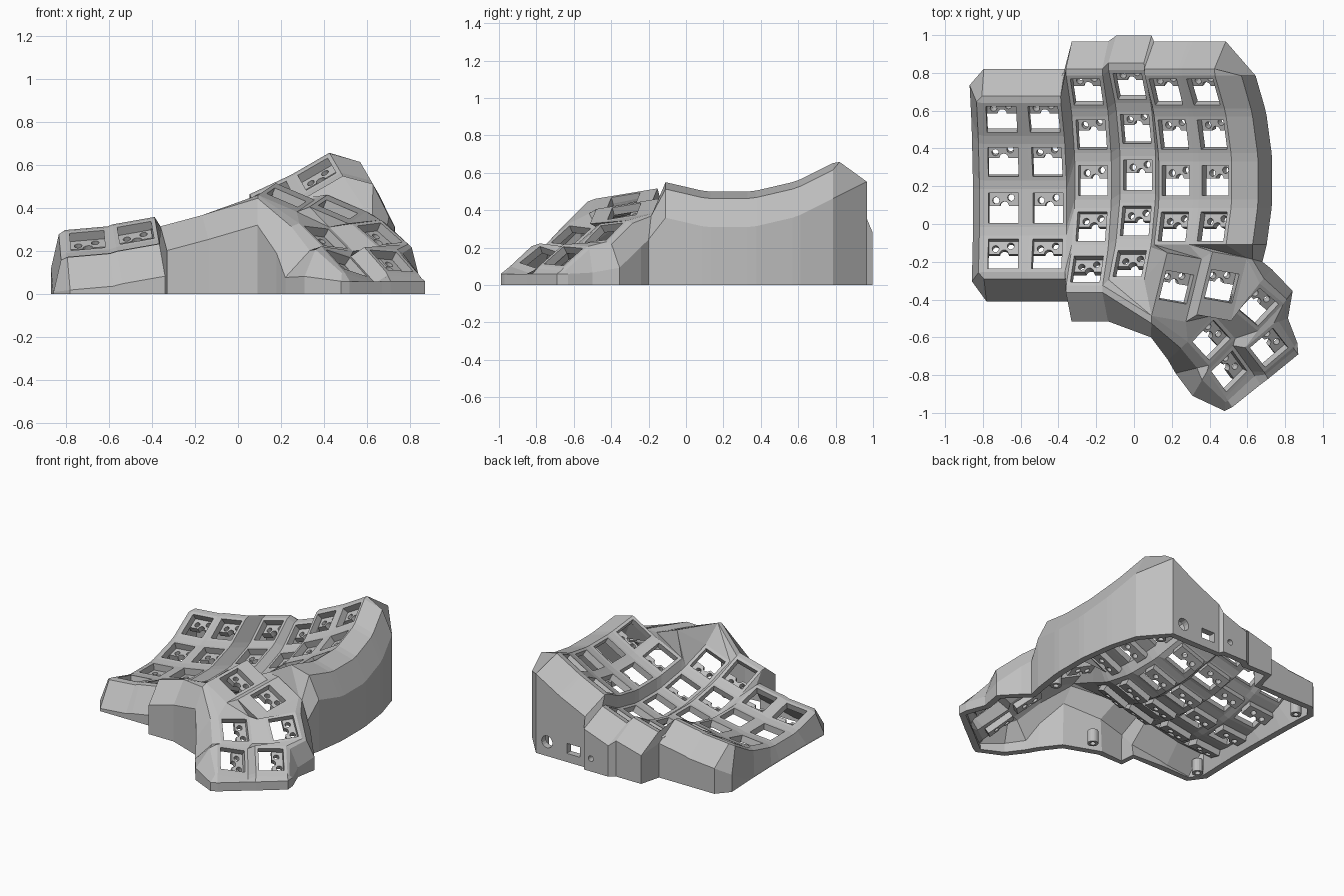
import bpy, bmesh, math
from mathutils import Matrix, Vector
from mathutils.geometry import tessellate_polygon

if "Cube" in bpy.data.objects:
    bpy.data.objects.remove(bpy.data.objects["Cube"])

grey = bpy.data.materials.new("matte grey")
grey.diffuse_color = (0.52, 0.52, 0.52, 1)
grey.use_nodes = True
grey.node_tree.nodes["Principled BSDF"].inputs["Base Color"].default_value = grey.diffuse_color


class Part:
    """Collects faces by coordinates, sharing vertices that coincide."""
    def __init__(self):
        self.bm, self.cache = bmesh.new(), {}

    def vert(self, p):
        k = tuple(round(c, 4) for c in p)
        if k not in self.cache:
            self.cache[k] = self.bm.verts.new(p)
        return self.cache[k]

    def face(self, *pts):
        vs = list(dict.fromkeys(self.vert(p) for p in pts))
        if len(vs) > 2 and not self.bm.faces.get(vs):
            self.bm.faces.new(vs)

    def holed(self, loops):
        flat = [p for loop in loops for p in loop]
        for t in tessellate_polygon(loops):
            self.face(*[flat[i] for i in t])

    def finish(self, name, thickness=0, offset=-1):
        bm = self.bm
        bmesh.ops.recalc_face_normals(bm, faces=bm.faces[:])
        if thickness and sum(f.normal.z * f.calc_area() for f in bm.faces) < 0:
            bmesh.ops.reverse_faces(bm, faces=bm.faces[:])
        me = bpy.data.meshes.new(name)
        bm.to_mesh(me)
        bm.free()
        me.materials.append(grey)
        ob = bpy.data.objects.new(name, me)
        bpy.context.collection.objects.link(ob)
        if thickness:
            m = ob.modifiers.new("thickness", 'SOLIDIFY')
            m.thickness, m.offset = thickness, offset


def rot(deg, axis):
    return Matrix.Rotation(math.radians(deg), 4, axis)


def move(*p):
    return Matrix.Translation(p)


def circle(cx, cy, r, n=16):
    return [(cx + r * math.cos(2 * math.pi * i / n), cy + r * math.sin(2 * math.pi * i / n))
            for i in range(n)]


HALF, HOLE, TALL = 0.1, 0.08, 0.174
SIDE = {'tl': (-1, 1), 'tr': (1, 1), 'br': (1, -1), 'bl': (-1, -1)}
R = 0.937                                   # curvature of each finger column
keys = {}                                   # key -> (matrix, half height)

# finger keys: x, y, z of the middle key and sideways tilt of each column
columns = [(-.69, .085, .125, 5), (-.455, .085, .162, 10), (-.217, .23, .165, 15),
           (.02, .26, .193, 20), (.222, .23, .342, 25), (.43, .23, .45, 30)]
for i, (x, y, z, tilt) in enumerate(columns):
    for r in range(5 if i in (2, 3) else 4):
        keys[i, r] = (move(x, y, z) @ rot(-tilt, 'Y') @ move(0, 0, R)
                      @ rot(15 * (2 - r), 'X') @ move(0, 0, -R), HALF)

# thumb keys: position, x, y and z rotation, half height
thumbs = {'TR': (.225, -.335, .45, 10, 23, -10, TALL), 'TL': (.465, -.33, .395, 10, 23, -10, TALL),
          'MR': (.41, -.615, .265, -6, 34, -48, HALF), 'ML': (.66, -.44, .28, 6, 34, -40, HALF),
          'BR': (.505, -.78, .145, -16, 33, -54, HALF), 'BL': (.715, -.655, .155, -4, 35, -52, HALF)}
for k, (x, y, z, a, b, c, h) in thumbs.items():
    keys[k] = (move(x, y, z) @ rot(c, 'Z') @ rot(b, 'Y') @ rot(a, 'X'), h)


def P(k, c):
    m, h = keys[k]
    return m @ Vector((SIDE[c][0] * HALF, SIDE[c][1] * h, 0))


shell = Part()

# key plates: square frames around each switch hole
order = ['tl', 'tr', 'br', 'bl']
for k, (m, h) in keys.items():
    inner = {c: m @ Vector((SIDE[c][0] * HOLE, SIDE[c][1] * HOLE, 0)) for c in order}
    for a, b in zip(order, order[1:] + order[:1]):
        shell.face(P(k, a), P(k, b), inner[b], inner[a])


# webs between neighbouring keys
def web_x(a, b):
    shell.face(P(a, 'tr'), P(b, 'tl'), P(b, 'bl'), P(a, 'br'))


def web_y(a, b):
    shell.face(P(a, 'bl'), P(a, 'br'), P(b, 'tr'), P(b, 'tl'))


def web_mid(a, b, c, d):
    shell.face(P(a, 'br'), P(b, 'bl'), P(d, 'tl'), P(c, 'tr'))


for i, r in [k for k in keys if isinstance(k, tuple)]:
    right, down, diag = (i + 1, r), (i, r + 1), (i + 1, r + 1)
    if right in keys:
        web_x((i, r), right)
    if down in keys:
        web_y((i, r), down)
    if right in keys and down in keys and diag in keys:
        web_mid((i, r), right, down, diag)
for a, b in (('TR', 'TL'), ('MR', 'BR'), ('ML', 'BL')):
    web_x(a, b)
web_y('ML', 'MR')
web_y('BL', 'BR')
web_mid('ML', 'BL', 'MR', 'BR')
for tri in ([((1, 3), 'br'), ((2, 3), 'bl'), ((2, 4), 'tl')], [((1, 3), 'br'), ((2, 4), 'tl'), ((2, 4), 'bl')],
            [((3, 3), 'br'), ((4, 3), 'bl'), ((3, 4), 'tr')], [((3, 4), 'bl'), ((3, 4), 'br'), ('TR', 'bl')],
            [((2, 4), 'br'), ((3, 4), 'bl'), ('TR', 'bl')]):
    shell.face(*[P(*t) for t in tri])


# triangle strips that join the thumb cluster; steps say which side advances
def strip(a, b, steps):
    i = j = 0
    for s in steps:
        if s == 'a':
            shell.face(a[i], b[j], a[i + 1])
            i += 1
        else:
            shell.face(a[i], b[j], b[j + 1])
            j += 1


strip([P((3, 4), 'br'), P((3, 4), 'tr'), P((4, 3), 'bl'), P((4, 3), 'br'), P((5, 3), 'bl'), P((5, 3), 'br')],
      [P('TR', 'bl'), P('TR', 'tl'), P('TR', 'tr'), P('TL', 'tl'), P('TL', 'tr')], 'baabababa')
strip([P('TR', 'bl'), P('TR', 'br'), P('TL', 'bl'), P('TL', 'br'), P('TL', 'tr')],
      [P('MR', 'bl'), P('MR', 'tl'), P('ML', 'bl'), P('ML', 'tl')], 'abaabba')

# outer wall: walk the rim clockwise, listing (key, corner, outward direction);
# thumb entries give the x, y of the wall foot instead
N, E, S, W = (0, 1), (1, 0), (0, -1), (-1, 0)
rim = [((i, 0), c, N) for i in range(6) for c in ('tl', 'tr')]
rim += [((5, r), c, E) for r in range(4) for c in ('tr', 'br')]
rim += [('TL', 'tr', (.68, -.2)), ('ML', 'tl', (.73, -.24)), ('ML', 'tr', (.84, -.355)),
        ('BL', 'tl', (.815, -.5)), ('BL', 'tr', (.865, -.63)), ('BL', 'tr', (.87, -.69)),
        ('BL', 'br', (.71, -.82)), ('BR', 'tr', (.67, -.85)), ('BR', 'br', (.52, -.97)),
        ('BR', 'br', (.48, -.99)), ('BR', 'bl', (.31, -.91)), ('MR', 'br', (.22, -.79)),
        ('MR', 'bl', (.18, -.72)), ('TR', 'bl', (.09, -.6))]
rim += [(k, c, S) for k in ((2, 4), (1, 3), (0, 3)) for c in ('br', 'bl')]
rim += [((0, r), c, W) for r in (3, 2, 1, 0) for c in ('bl', 'tl')]


def wall_points(k, c, d):
    p, m = P(k, c), keys[k][0].to_3x3()
    if k in thumbs:
        w2 = Vector((*d, max(p.z - .14, .06)))
        w1 = p.lerp(w2, .35)
        w1.z = max(p.z - .015, .05)
    elif d == E:                             # wide shoulder on the tall side
        w1, w2 = p + Vector((.14, 0, -.037)), p + Vector((.215, 0, -.19))
    else:
        reach = .08 if d == W else .11 if d == S else .1
        w1 = p + m @ Vector((d[0] * .03, d[1] * .035, -.012))
        w2 = p + m @ Vector((d[0] * reach, d[1] * reach, -.19))
    w1.z, w2.z = max(w1.z, .02), max(w2.z, .01)
    return [p, w1, w2, Vector((w2.x, w2.y, 0))]


# connector holes in the back wall: round jack, square port, small button
ports = {(5, 0): circle(0, .1, .042), (3, 0): circle(.04, .09, .02, 12),
         (4, 0): [(-.05, .06), (.05, .06), (.05, .13), (-.05, .13)]}
rings = [wall_points(*e) for e in rim]
for n, e in enumerate(rim):
    a, b = rings[n], rings[(n + 1) % len(rim)]
    for lv in range(3):
        if lv == 2 and e[1] == 'tl' and e[2] == N and e[0] in ports:
            mid, u = (a[3] + b[3]) / 2, (b[3] - a[3]).normalized()
            hole = [mid + u * s + Vector((0, 0, t)) for s, t in ports[e[0]]]
            shell.holed([[a[2], b[2], b[3], a[3]], hole])
        else:
            shell.face(a[lv], b[lv], b[lv + 1], a[lv + 1])
shell.finish("case_shell", .045)

# switch sockets: plates with pin holes under the back half of each hole
sockets = Part()
notch = [(.024 * math.cos(t * math.pi / 8), .01 + .024 * math.sin(t * math.pi / 8)) for t in range(9)]
outline = [(-.095, .095), (.095, .095), (.095, .01)] + notch + [(-.095, .01)]
pins = [circle(-.045, .04, .018, 12), circle(.035, .055, .018, 12)]
for m, h in keys.values():
    sockets.holed([[m @ Vector((x, y, -.068)) for x, y in loop] for loop in [outline] + pins])
sockets.finish("switch_sockets", .04, 0)

# screw posts standing inside the wall
posts = Part()
for x, y in ((-.77, .68), (-.77, -.29), (-.02, -.43), (.5, .86), (.63, -.02)):
    foot = circle(x, y, .035)
    bore = circle(x, y, .018)
    for (p, q), (s, t) in zip(zip(foot, foot[1:] + foot[:1]), zip(bore, bore[1:] + bore[:1])):
        posts.face((*p, 0), (*q, 0), (*q, .09), (*p, .09))
        posts.face((*s, 0), (*t, 0), (*t, .09), (*s, .09))
        posts.face((*p, 0), (*q, 0), (*t, 0), (*s, 0))
        posts.face((*p, .09), (*q, .09), (*t, .09), (*s, .09))
posts.finish("screw_posts")
